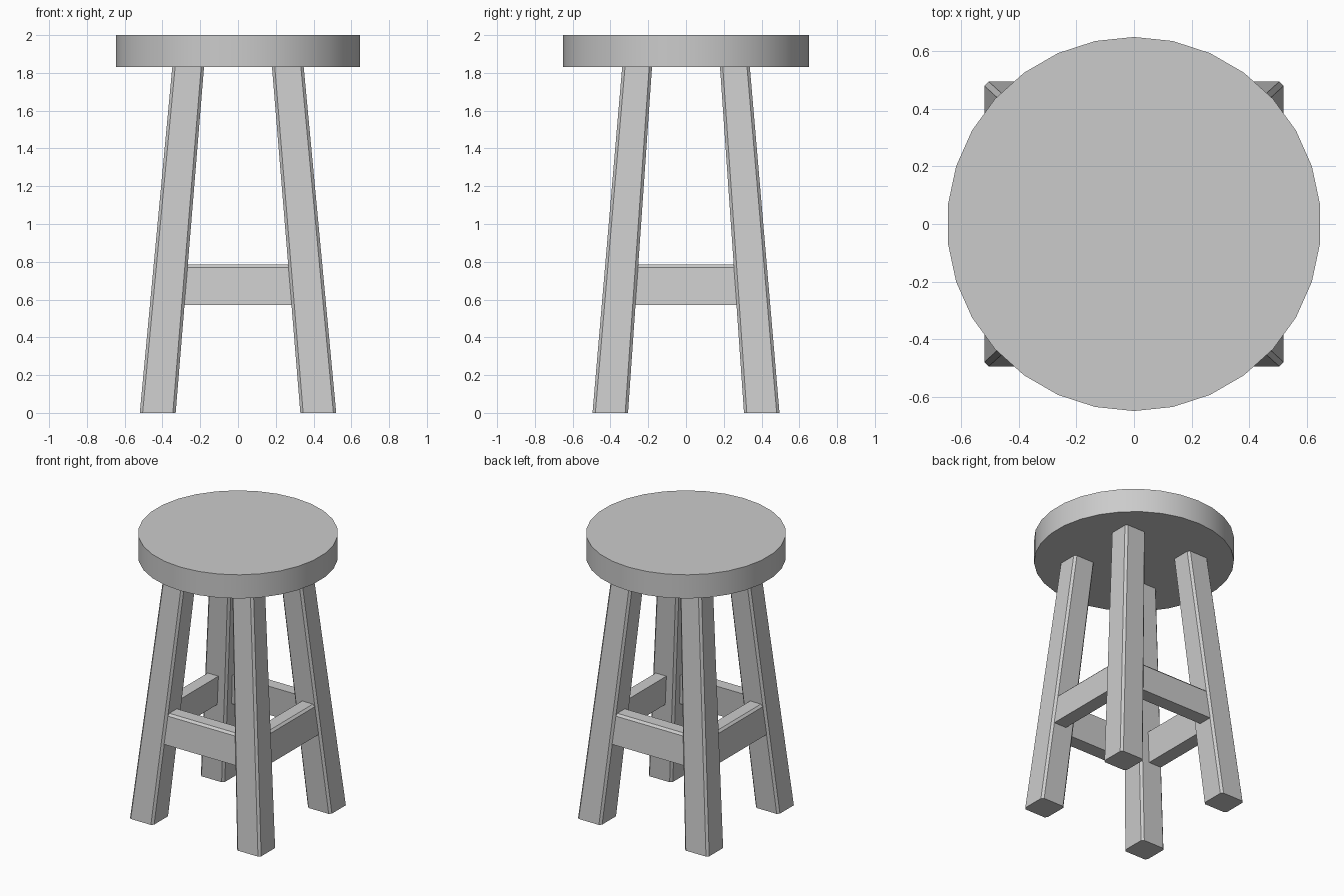
import bpy
from math import sin, cos, tau, radians

cube = bpy.data.objects.get("Cube")
if cube:
    bpy.data.objects.remove(cube, do_unlink=True)

grey = bpy.data.materials.new("plain_grey")
grey.use_nodes = True
grey.diffuse_color = (0.6, 0.6, 0.6, 1)
grey.node_tree.nodes["Principled BSDF"].inputs["Base Color"].default_value = grey.diffuse_color

SEAT_Z, TOP_Z, RADIUS, SIDES = 1.83, 2.0, 0.65, 30
CHAMFER = 0.015
# Leg section as (inner, outer) distances from the centre, at floor and seat
FOOT_X, HEAD_X = (0.33, 0.52), (0.18, 0.348)
FOOT_Y, HEAD_Y = (0.307, 0.495), (0.18, 0.338)


def loft(name, bottom, top):
    """Closed solid between two matching rings of points."""
    n = len(bottom)
    faces = [(i, (i + 1) % n, n + (i + 1) % n, n + i) for i in range(n)]
    faces += [tuple(reversed(range(n))), tuple(range(n, 2 * n))]
    mesh = bpy.data.meshes.new(name)
    mesh.from_pydata(bottom + top, [], faces)
    mesh.materials.append(grey)
    obj = bpy.data.objects.new(name, mesh)
    bpy.context.collection.objects.link(obj)
    return obj


def chamfered_ring(xs, ys, z, c=CHAMFER):
    """Rectangle with cut corners, counter-clockwise."""
    x0, x1 = sorted(xs)
    y0, y1 = sorted(ys)
    return [(x0 + c, y0, z), (x1 - c, y0, z), (x1, y0 + c, z), (x1, y1 - c, z),
            (x1 - c, y1, z), (x0 + c, y1, z), (x0, y1 - c, z), (x0, y0 + c, z)]


def along_leg(foot, head, z):
    return foot + (head - foot) * z / SEAT_Z


# Round seat
def circle(z):
    return [(RADIUS * sin(-tau * i / SIDES), RADIUS * cos(tau * i / SIDES), z)
            for i in range(SIDES)]


seat = loft("seat", circle(SEAT_Z), circle(TOP_Z))
bpy.ops.object.select_all(action="DESELECT")
seat.select_set(True)
bpy.context.view_layer.objects.active = seat
bpy.ops.object.shade_smooth_by_angle(angle=radians(30))

# Four splayed legs
for sx, side in ((1, "left"), (-1, "right")):
    for sy, end in ((-1, "front"), (1, "back")):
        loft(f"{end}_{side}_leg",
             chamfered_ring([sx * v for v in FOOT_X], [sy * v for v in FOOT_Y], 0),
             chamfered_ring([sx * v for v in HEAD_X], [sy * v for v in HEAD_Y], SEAT_Z))

# Four rails, leaning with the legs
RAIL_LOW, RAIL_HIGH, THICK, INSET = 0.57, 0.785, 0.1, 0.014


def rail(name, foot, head, half_length, place):
    low = along_leg(foot, head, RAIL_LOW) - INSET
    high = along_leg(foot, head, RAIL_HIGH) - INSET
    section = [(low, RAIL_LOW), (high, RAIL_HIGH - CHAMFER), (high - CHAMFER, RAIL_HIGH),
               (high - THICK, RAIL_HIGH), (low - THICK, RAIL_LOW)]
    ends = [[place(t, d, z) for d, z in section] for t in (-half_length, half_length)]
    obj = loft(name, *ends)
    # Keep normals outward whichever way the section was turned
    bpy.context.view_layer.objects.active = obj
    bpy.ops.object.mode_set(mode="EDIT")
    bpy.ops.mesh.select_all(action="SELECT")
    bpy.ops.mesh.normals_make_consistent(inside=False)
    bpy.ops.object.mode_set(mode="OBJECT")


for s, end, side in ((-1, "front", "right"), (1, "back", "left")):
    rail(f"{end}_rail", FOOT_Y[1], HEAD_Y[1], 0.33, lambda t, d, z: (t, s * d, z))
    rail(f"{side}_rail", FOOT_X[1], HEAD_X[1], 0.31, lambda t, d, z: (s * d, t, z))
